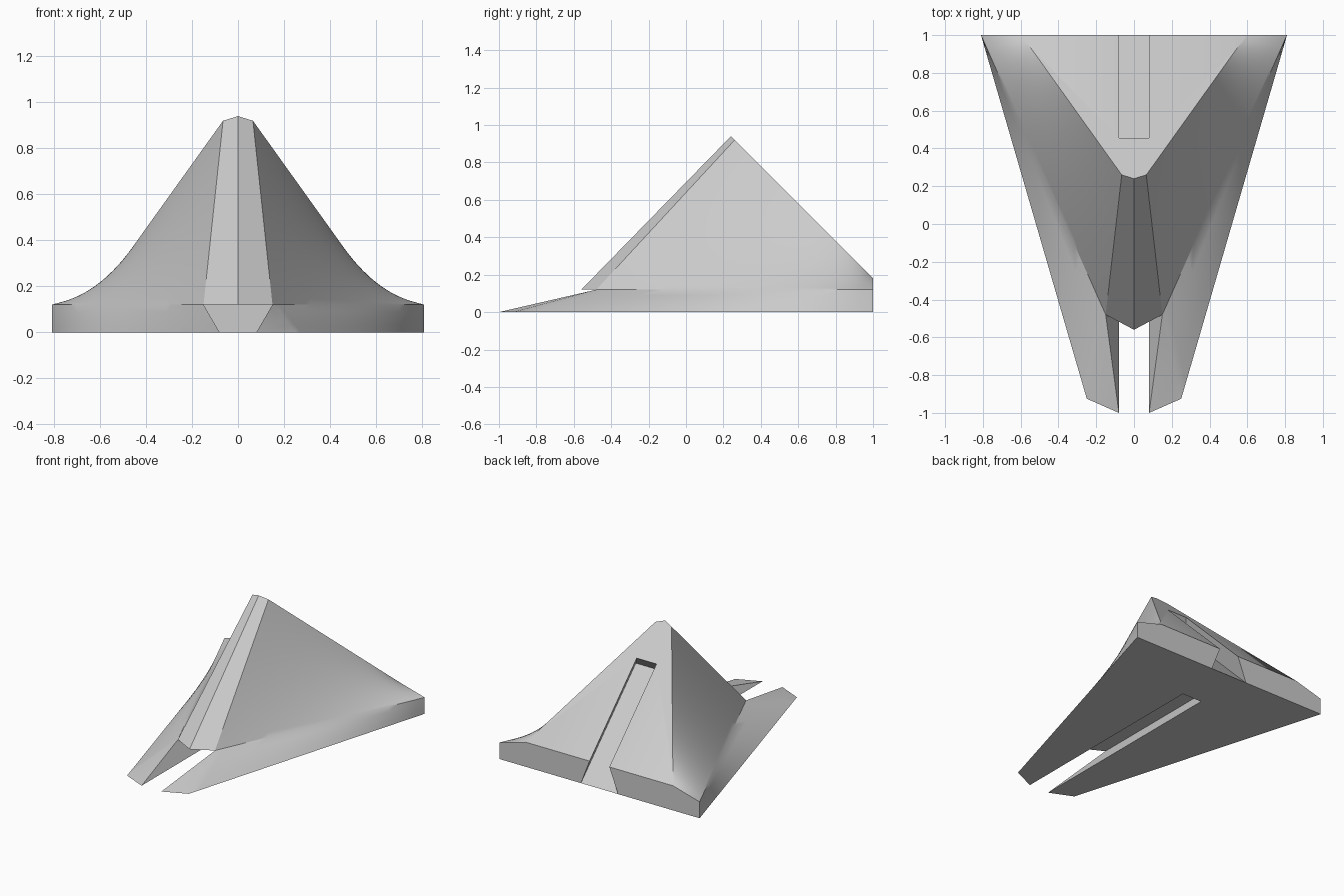
import bpy, bmesh, math
from mathutils import Vector

cube = bpy.data.objects.get("Cube")
if cube:
    bpy.data.objects.remove(cube)

# Main dimensions
DECK, SLOPE = 0.12, 1.18          # deck height; back plane is z = SLOPE - y
SLOT, WIDE = 0.08, 0.15           # half widths of the dovetail slots
SLOT_END, GROOVE_END = 0.61, 0.455
DEPTH = 0.09                      # groove depth along y and along z
STEPS = 24                        # divisions along the curved sides

bm = bmesh.new()


def point(x, y, z):
    return bm.verts.new((x, y, z))


def face(*verts):
    return bm.faces.new(verts)


def on_back(x, z):
    """Point on the sloping back plane."""
    return point(x, SLOPE - z, z)


def line(a, b, steps):
    """Evenly spaced points from corner a to corner b, keeping both corners."""
    inner = [point(*a.co.lerp(b.co, i / steps)) for i in range(1, steps)]
    return [a, *inner, b]


def patch(low, high, rows):
    """Twisted smooth surface ruled between two point rows; returns its columns."""
    columns = [line(a, b, rows) for a, b in zip(low, high)]
    for left, right in zip(columns, columns[1:]):
        for j in range(rows):
            face(left[j], right[j], right[j + 1], left[j + 1])
    return columns


# Corners of the base, prong, nose and peak
prong_inner = point(SLOT, -1, 0)
prong_outer = point(0.25, -0.925, 0)
rear_corner = point(0.81, 1, 0)
shoulder = point(WIDE, -0.48, DECK)
deck_corner = point(0.81, 1, DECK)
nose = point(0, -0.56, DECK)
peak = point(0, 0.24, 0.94)
peak_side = on_back(0.065, 0.92)
back_corner = on_back(0.595, SLOPE - 1)

# Twisted flank and base side, sharing the deck line
base_line = line(prong_outer, rear_corner, STEPS)
deck_line = line(shoulder, deck_corner, STEPS)
back_line = line(peak_side, back_corner, STEPS)
flank = patch(deck_line, back_line, STEPS)
side = patch(base_line, deck_line, 4)

# Underside dovetail slot
slot_low = point(SLOT, SLOT_END, 0)
slot_high = point(WIDE, SLOT_END, DECK)
slot_high_mid = point(0, SLOT_END, DECK)
slot_low_mid = point(0, SLOT_END, 0)
face(prong_inner, shoulder, slot_high, slot_low)
face(shoulder, nose, slot_high_mid, slot_high)
face(slot_low, slot_high, slot_high_mid, slot_low_mid)

# Dovetail groove in the back slope
lip_low = on_back(SLOT, SLOPE - 1)
lip_top = on_back(SLOT, SLOPE - GROOVE_END)
lip_mid = on_back(0, SLOPE - GROOVE_END)
floor_low = point(WIDE, 1, 0)
floor_low_mid = point(0, 1, 0)
floor_top = point(WIDE, GROOVE_END - DEPTH, SLOPE - GROOVE_END - DEPTH)
floor_top_mid = point(0, GROOVE_END - DEPTH, SLOPE - GROOVE_END - DEPTH)
face(floor_low, floor_top, floor_top_mid, floor_low_mid)
face(lip_low, lip_top, floor_top, floor_low)
face(lip_top, lip_mid, floor_top_mid, floor_top)

# Flat outer faces: nose, prong, back slope, rear and underside
face(nose, *flank[0], peak)
face(prong_inner, *side[0])
face(peak, *back_line, lip_low, lip_top, lip_mid)
face(lip_low, *reversed(flank[-1]), *reversed(side[-1][:-1]), floor_low)
face(prong_inner, *base_line, floor_low, floor_low_mid, slot_low_mid, slot_low)

# Mirror the half, and close the seam
bmesh.ops.mirror(bm, geom=bm.verts[:] + bm.edges[:] + bm.faces[:],
                 axis='X', merge_dist=0.0005)
bmesh.ops.remove_doubles(bm, verts=bm.verts[:], dist=0.0005)
bmesh.ops.recalc_face_normals(bm, faces=bm.faces[:])

mesh = bpy.data.meshes.new("wedge_body")
bm.to_mesh(mesh)
bm.free()
body = bpy.data.objects.new("wedge_body", mesh)
bpy.context.collection.objects.link(body)

# Plain grey finish
grey = bpy.data.materials.new("light_grey")
grey.use_nodes = True
colour = (0.6, 0.6, 0.6, 1)
grey.diffuse_color = colour
grey.node_tree.nodes["Principled BSDF"].inputs["Base Color"].default_value = colour
mesh.materials.append(grey)

bpy.ops.object.select_all(action='DESELECT')
body.select_set(True)
bpy.context.view_layer.objects.active = body
bpy.ops.object.shade_smooth_by_angle(angle=math.radians(30))
